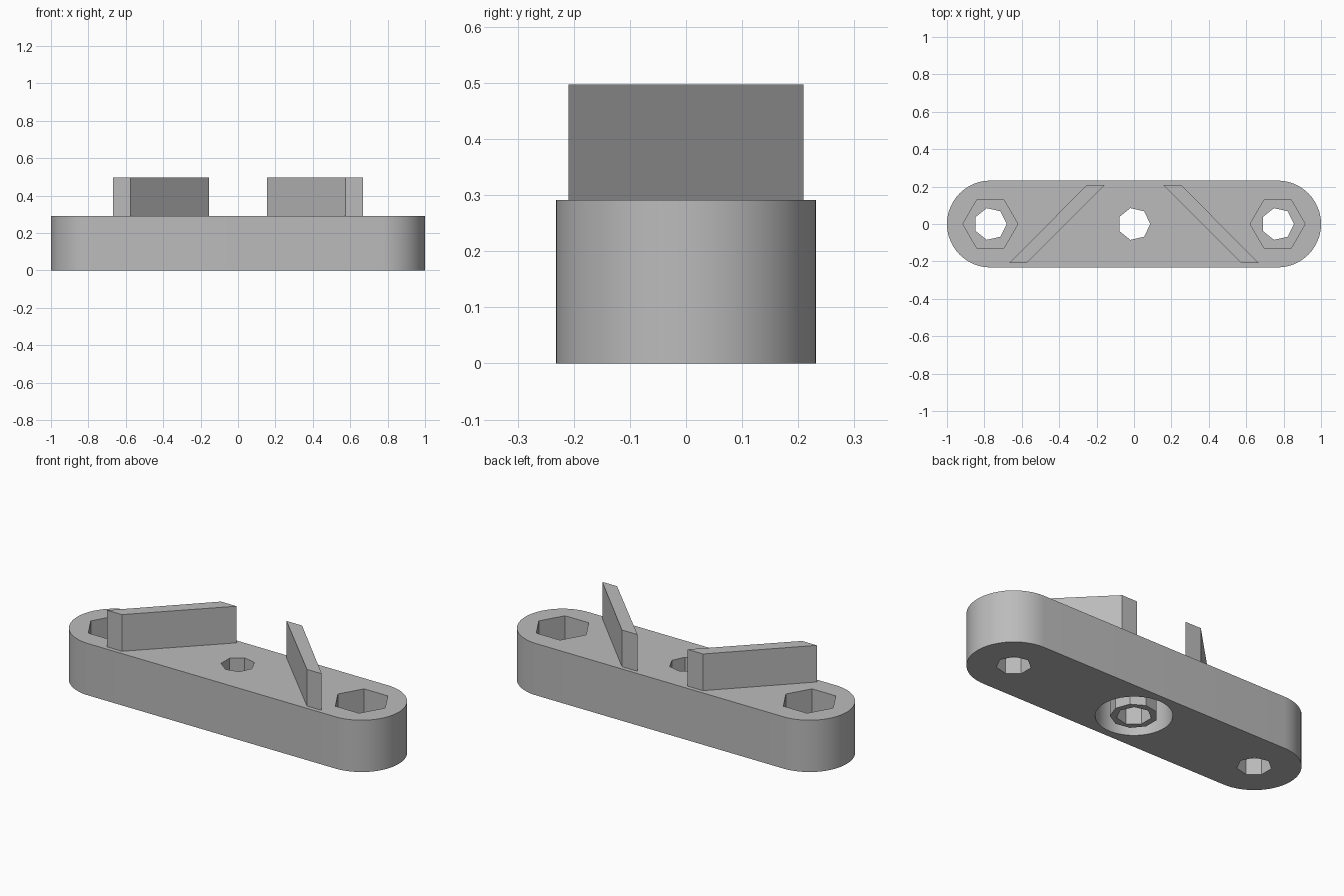
import bpy, bmesh
from math import cos, sin, pi, radians

cube = bpy.data.objects.get("Cube")
if cube:
    bpy.data.objects.remove(cube, do_unlink=True)

grey = bpy.data.materials.new("plain_grey")
grey.use_nodes = True
colour = (0.5, 0.5, 0.5, 1)
grey.diffuse_color = colour
grey.node_tree.nodes["Principled BSDF"].inputs["Base Color"].default_value = colour

HEIGHT, END_R, END_X = 0.291, 0.232, 0.768


def prism(name, outline, z0, z1):
    """Extrude a counter-clockwise outline from z0 to z1."""
    bm = bmesh.new()
    low = [bm.verts.new((x, y, z0)) for x, y in outline]
    high = [bm.verts.new((x, y, z1)) for x, y in outline]
    bm.faces.new(low[::-1])
    bm.faces.new(high)
    n = len(outline)
    for i in range(n):
        j = (i + 1) % n
        bm.faces.new((low[i], low[j], high[j], high[i]))
    bmesh.ops.recalc_face_normals(bm, faces=bm.faces)
    mesh = bpy.data.meshes.new(name)
    bm.to_mesh(mesh)
    bm.free()
    mesh.materials.append(grey)
    obj = bpy.data.objects.new(name, mesh)
    bpy.context.collection.objects.link(obj)
    return obj


def ring(cx, radius, sides):
    return [(cx + radius * cos(2 * pi * i / sides), radius * sin(2 * pi * i / sides))
            for i in range(sides)]


def combine(target, tool, operation):
    """Apply a boolean with the tool, then discard the tool."""
    bpy.context.view_layer.objects.active = target
    mod = target.modifiers.new("cut", 'BOOLEAN')
    mod.operation, mod.solver, mod.object = operation, 'EXACT', tool
    bpy.ops.object.modifier_apply(modifier=mod.name)
    bpy.data.objects.remove(tool, do_unlink=True)


# Base bar with rounded ends
STEPS = 32
outline = []
for side, start in ((1, -pi / 2), (-1, pi / 2)):
    for i in range(STEPS + 1):
        a = start + pi * i / STEPS
        outline.append((side * END_X + END_R * cos(a), END_R * sin(a)))
base = prism("base_bar", outline, 0, HEIGHT)

# Round recess underneath with a central faceted boss
combine(base, prism("recess", ring(0, 0.19, 64), -0.1, 0.21), 'DIFFERENCE')
combine(base, prism("boss", ring(0, 0.118, 9), 0, 0.25), 'UNION')

# Hexagonal nut pockets at the ends, then the three through holes
for x in (-END_X, END_X):
    combine(base, prism("pocket", ring(x, 0.147, 6), 0.09, 0.4), 'DIFFERENCE')
for x in (-END_X, 0, END_X):
    combine(base, prism("hole", ring(x, 0.087, 7), -0.1, 0.4), 'DIFFERENCE')

# Slanted upright fins, mirrored left and right
fin = [(0.155, 0.209), (0.575, -0.209), (0.667, -0.209), (0.252, 0.209)]
prism("left_fin", fin, HEIGHT, 0.497)
prism("right_fin", [(-x, y) for x, y in fin][::-1], HEIGHT, 0.497)

# Smooth the round walls only
bpy.ops.object.select_all(action='DESELECT')
base.select_set(True)
bpy.context.view_layer.objects.active = base
bpy.ops.object.shade_smooth_by_angle(angle=radians(30))
